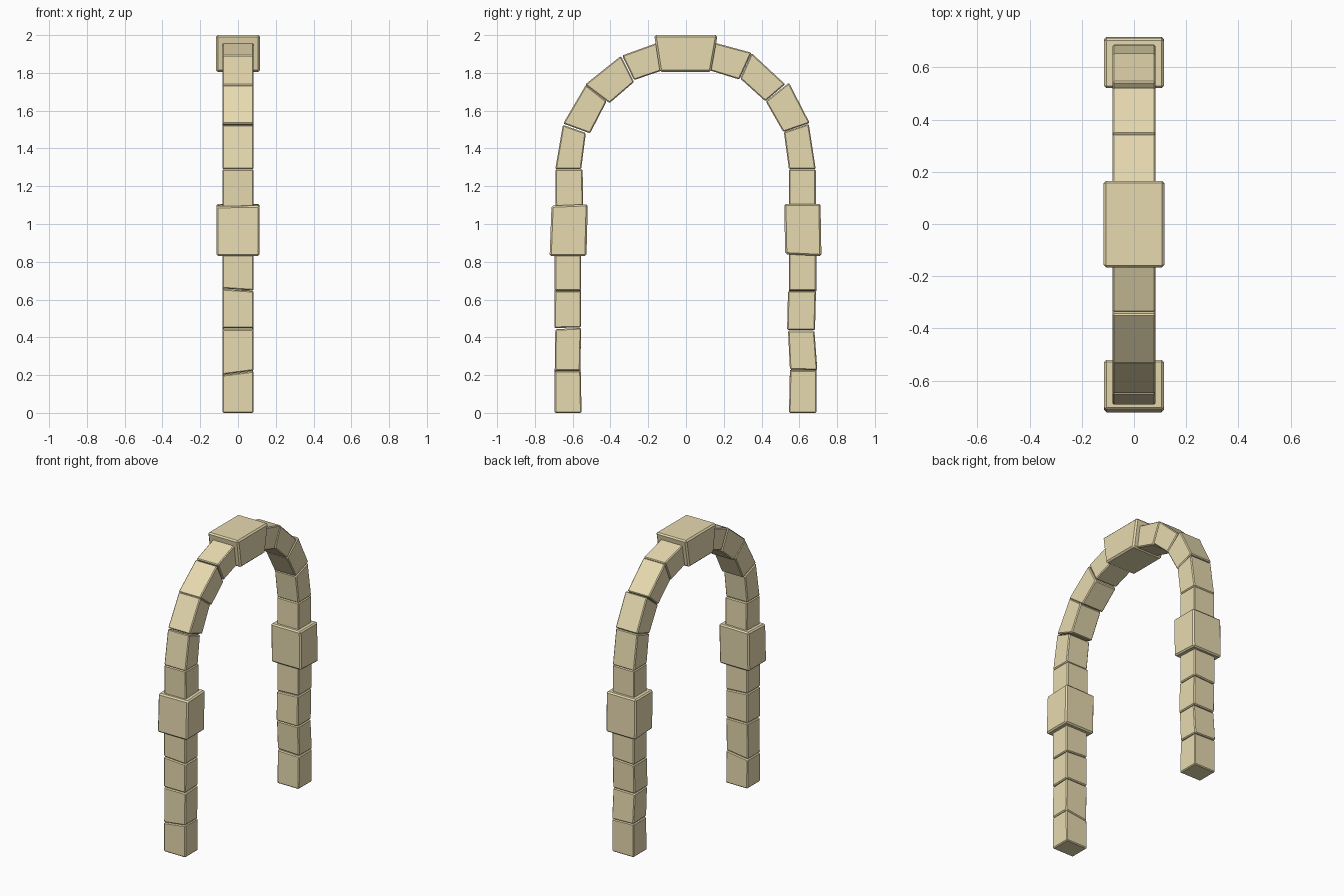
import bpy, bmesh

stone = bpy.data.materials.new("sandstone")
stone.diffuse_color = (0.80, 0.70, 0.43, 1)


def block(name, quad, half=0.083, tilt=(0, 0), bevel=0.006):
    """Stone from a side outline of (y, z) corners: outer bottom, inner bottom, inner top, outer top.
    tilt raises the bottom and top of the -x side, so joints look hand cut."""
    lift = (tilt[0], tilt[0], tilt[1], tilt[1])
    bm = bmesh.new()
    near = [bm.verts.new((half, y, z)) for y, z in quad]
    far = [bm.verts.new((-half, y, z + t)) for (y, z), t in zip(quad, lift)]
    bm.faces.new(near)
    bm.faces.new(far[::-1])
    for i in range(4):
        j = (i + 1) % 4
        bm.faces.new((near[j], near[i], far[i], far[j]))
    bmesh.ops.recalc_face_normals(bm, faces=bm.faces)
    bmesh.ops.bevel(bm, geom=bm.edges[:], offset=bevel, segments=1, affect='EDGES')
    me = bpy.data.meshes.new(name)
    bm.to_mesh(me)
    bm.free()
    me.materials.append(stone)
    ob = bpy.data.objects.new(name, me)
    bpy.context.collection.objects.link(ob)


def side(label, s, stones, capital, capital_tilt):
    # outlines are given as distances from the centre; s picks the side
    for i, (quad, tilt) in enumerate(stones):
        block(f"{label}_stone_{i + 1}", [(s * y, z) for y, z in quad], tilt=tilt)
    block(f"{label}_capital", [(s * y, z) for y, z in capital], 0.114, capital_tilt, 0.009)


# Front leg and half arch (-y)
side("front", -1, [
    ([(.695, 0), (.553, 0), (.557, .222), (.695, .222)], (0, -.022)),
    ([(.695, .224), (.560, .224), (.555, .450), (.692, .443)], (-.022, 0)),
    ([(.697, .449), (.555, .453), (.555, .645), (.695, .645)], (0, .011)),
    ([(.695, .648), (.555, .648), (.555, .85), (.695, .85)], (.011, 0)),
    ([(.690, 1.08), (.545, 1.08), (.547, 1.29), (.692, 1.29)], (0, 0)),
    ([(.692, 1.29), (.555, 1.29), (.530, 1.482), (.652, 1.525)], (0, 0)),
    ([(.650, 1.532), (.508, 1.480), (.420, 1.650), (.530, 1.737)], (0, 0)),
    ([(.535, 1.738), (.405, 1.640), (.275, 1.752), (.345, 1.890)], (0, 0)),
    ([(.338, 1.892), (.275, 1.762), (.120, 1.815), (.150, 1.960)], (0, 0)),
], [(.722, .83), (.527, .83), (.520, 1.105), (.712, 1.097)], (0, -.003))

# Back leg and half arch (+y)
side("back", 1, [
    ([(.692, 0), (.545, 0), (.550, .224), (.692, .224)], (0, .006)),
    ([(.695, .226), (.550, .230), (.540, .435), (.680, .435)], (.006, 0)),
    ([(.683, .438), (.535, .438), (.540, .645), (.688, .645)], (0, -.008)),
    ([(.690, .648), (.545, .648), (.545, .86), (.690, .86)], (-.008, 0)),
    ([(.687, 1.08), (.545, 1.08), (.545, 1.29), (.687, 1.29)], (0, 0)),
    ([(.687, 1.29), (.545, 1.29), (.518, 1.487), (.650, 1.530)], (0, 0)),
    ([(.655, 1.535), (.515, 1.487), (.422, 1.650), (.545, 1.748)], (0, 0)),
    ([(.525, 1.740), (.420, 1.650), (.287, 1.770), (.347, 1.905)], (0, 0)),
    ([(.347, 1.907), (.282, 1.765), (.120, 1.815), (.150, 1.960)], (0, 0)),
], [(.717, .83), (.525, .84), (.520, 1.107), (.712, 1.107)], (0, 0))

# Keystone at the crown
block("keystone", [(-.138, 1.805), (.132, 1.805), (.167, 2.0), (-.168, 2.0)], 0.117, bevel=0.01)
